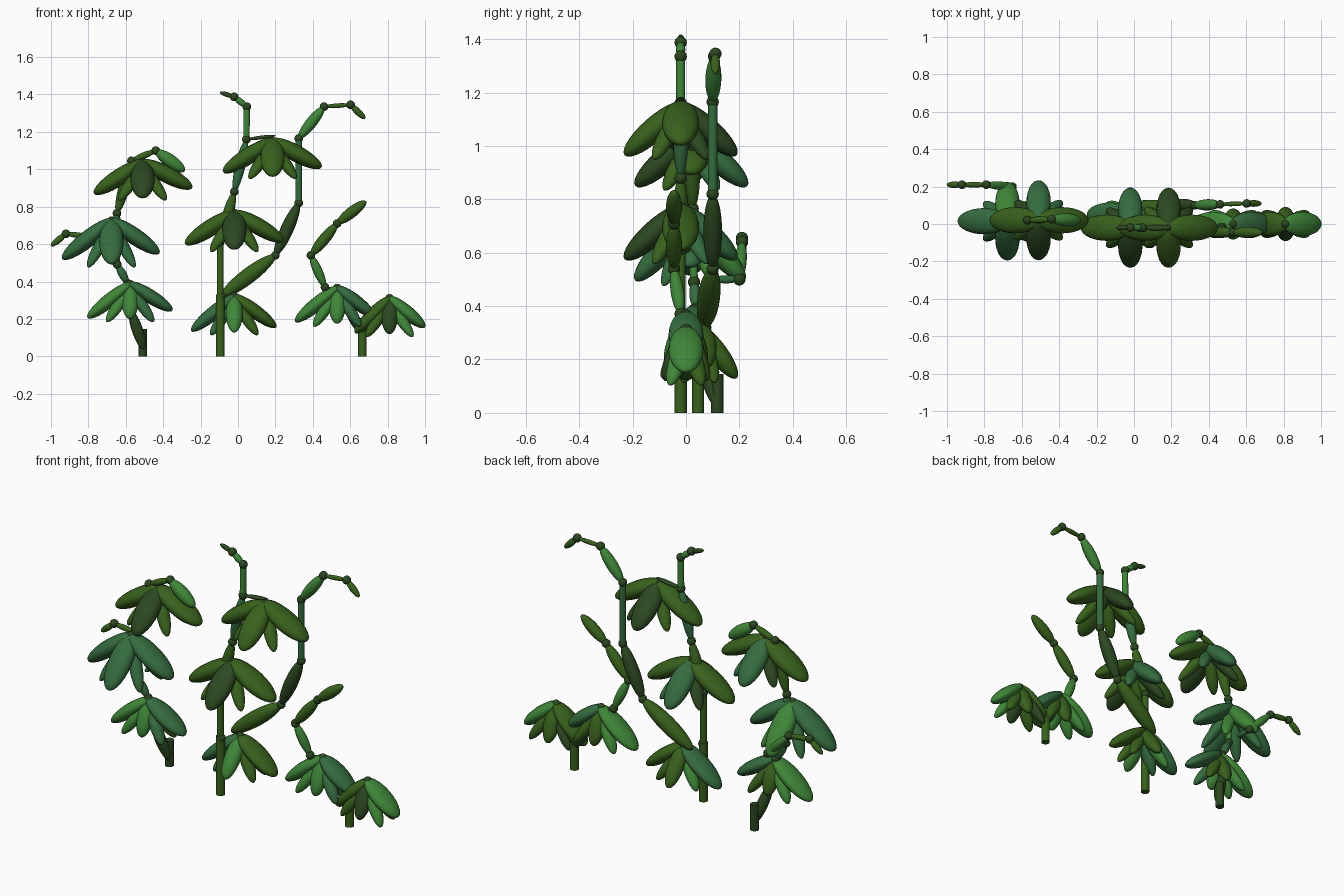
import bpy, bmesh, math
from mathutils import Vector, Matrix

if "Cube" in bpy.data.objects:
    bpy.data.objects.remove(bpy.data.objects["Cube"])

COLORS = {"light": (.05, .24, .04), "teal": (.035, .15, .05),
          "olive": (.04, .12, .012), "dark": (.025, .065, .015)}
MATS = {}
for n, c in COLORS.items():
    MATS[n] = bpy.data.materials.new(n + "_green")
    MATS[n].diffuse_color = (*c, 1)


def frame(a, b):
    """Midpoint frame: local z along a-b, local x horizontal."""
    a, b = Vector(a), Vector(b)
    d = b - a
    z = d.normalized()
    x = z.cross(Vector((0, 0, 1)))
    x = x.normalized() if x.length > .01 else Vector((1, 0, 0))
    y = z.cross(x)
    m = Matrix((x, y, z)).transposed().to_4x4()
    m.translation = (a + b) / 2
    return m, d.length


def finish(name, bm, color):
    me = bpy.data.meshes.new(name)
    bm.normal_update()
    for f in bm.faces:
        f.smooth = len(f.verts) < 5
    bm.to_mesh(me)
    bm.free()
    me.materials.append(MATS[color])
    bpy.context.collection.objects.link(bpy.data.objects.new(name, me))


def leaf(name, a, b, width, thick, color):
    m, l = frame(a, b)
    bm = bmesh.new()
    bmesh.ops.create_uvsphere(bm, u_segments=20, v_segments=14, radius=.5)
    bmesh.ops.transform(bm, verts=bm.verts, matrix=m @ Matrix.Diagonal((width, thick, l, 1)))
    finish(name, bm, color)


def stem(name, a, b, r, color):
    m, l = frame(a, b)
    bm = bmesh.new()
    bmesh.ops.create_cone(bm, cap_ends=True, segments=16, radius1=r, radius2=r, depth=l)
    bmesh.ops.transform(bm, verts=bm.verts, matrix=m)
    finish(name, bm, color)


def node(p, r=.023):
    leaf("node", (p[0], p[1], p[2] - r), (p[0], p[1], p[2] + r), 2 * r, 2 * r, "dark")


def chain(name, pts, widths, colors):
    """Swollen segments between round nodes; a negative width is a straight stem."""
    for i, (w, c) in enumerate(zip(widths, colors)):
        if w < 0:
            stem(name + "_stem", pts[i], pts[i + 1], -w / 2, c)
        else:
            leaf(name + "_segment", pts[i], pts[i + 1], w, w, c)
        if i:
            node(pts[i])


def cluster(name, apex, left, right, ry, drop, colors, big):
    """Skirt of drooping leaves: left, right, front, back and four inner ones."""
    a = Vector(apex)
    y = a.y
    w, t = (.14, .09) if big else (.13, .075)
    c = colors
    leaf(name + "_left_leaf", a + Vector((.01, 0, 0)), (left[0], y, left[1]), w, t, c[0])
    leaf(name + "_right_leaf", a - Vector((.01, 0, 0)), (right[0], y, right[1]), w, t, c[1])
    fw = .13 if big else .09
    for s, cc in ((-1, c[2]), (1, c[3])):
        leaf(name + "_front_back_leaf", a - Vector((0, s * .01, 0)),
             a + Vector((0, s * ry, -drop)), fw, t, cc)
    for sx in (-1, 1):
        for sy in (-1, 1):
            leaf(name + "_inner_leaf", a - Vector((0, 0, .03)),
                 a + Vector((sx * .125, sy * (.1 if big else .06), -drop * 1.08)),
                 .07, .06, c[(sx + 1) // 2 + (sy + 1)])
    node(a - Vector((0, 0, .01)))


# Ground stems
stem("left_base", (-.51, .117, 0), (-.51, .117, .145), .023, "dark")
stem("middle_base", (-.095, -.02, 0), (-.095, -.02, .33), .023, "olive")
stem("right_base", (.665, .045, 0), (.665, .045, .145), .023, "olive")

# Left plant: main stem and side shoot
chain("left_main",
      [(-.5, .11, .03), (-.575, .06, .25), (-.59, .04, .39), (-.645, .03, .49),
       (-.655, .025, .64), (-.647, .025, .765), (-.57, .02, 1.045), (-.44, .025, 1.1), (-.285, .02, .99)],
      [.06, .05, .045, -.03, .05, .06, .035, .07],
      ["dark", "teal", "teal", "light", "teal", "olive", "olive", "light"])
chain("left_shoot", [(-.65, .1, .5), (-.65, .2, .5), (-.79, .21, .64), (-.92, .21, .655), (-1, .21, .59)],
      [.03, .045, .03, .035], ["teal", "light", "olive", "olive"])

# Middle plant: tall stem, twig and back branch
chain("middle_main",
      [(-.095, -.02, .315), (-.095, -.02, .61), (-.02, -.02, .88), (.045, -.02, 1.16),
       (.047, -.02, 1.335), (-.02, -.02, 1.387), (-.097, -.02, 1.412)],
      [-.036, .06, .055, -.034, .035, .026],
      ["olive", "olive", "teal", "light", "light", "dark"])
node((-.09, -.02, .32))
leaf("middle_twig", (.045, -.02, 1.16), (.2, -.02, 1.18), .03, .02, "dark")
chain("middle_branch",
      [(-.09, .07, .32), (.2, .1, .54), (.325, .1, .82), (.325, .1, 1.165),
       (.46, .105, 1.335), (.602, .11, 1.345), (.68, .11, 1.27)],
      [.085, .07, -.036, .06, .025, .036],
      ["olive", "dark", "teal", "light", "olive", "olive"])

# Right plant: leaning stem and shoot
chain("right_main", [(.67, .045, .12), (.58, .03, .27), (.465, -.02, .37), (.39, -.045, .54),
                     (.53, -.045, .71), (.685, -.045, .83)],
      [.06, .05, .05, .06, .06], ["dark", "dark", "light", "olive", "olive"])
leaf("right_link", (.65, .04, .13), (.81, .02, .3), .05, .05, "dark")

# Large leaf skirts
cluster("left_top", (-.51, .02, 1.045), (-.77, .87), (-.245, .9), .21, .195,
        ["olive", "olive", "dark", "teal"], True)
cluster("left_middle", (-.677, .015, .735), (-.94, .52), (-.42, .55), .205, .24,
        ["teal", "teal", "teal", "light"], True)
cluster("middle_top", (.185, -.02, 1.16), (-.08, .985), (.447, 1.01), .21, .195,
        ["olive", "olive", "olive", "dark"], True)
cluster("middle_middle", (-.02, -.02, .775), (-.283, .6), (.245, .615), .21, .2,
        ["olive", "olive", "dark", "teal"], True)

# Small low leaf skirts
cluster("left_low", (-.577, .03, .395), (-.805, .205), (-.35, .245), .07, .195,
        ["light", "teal", "light", "olive"], False)
cluster("middle_low", (-.02, .05, .33), (-.25, .135), (.205, .155), .14, .2,
        ["teal", "olive", "light", "olive"], False)
cluster("right_inner", (.53, 0, .375), (.305, .185), (.73, .215), .07, .2,
        ["light", "teal", "light", "olive"], False)
cluster("right_outer", (.81, 0, .32), (.625, .125), (1.0, .155), .08, .2,
        ["olive", "light", "dark", "olive"], False)

for m in bpy.data.materials:
    if m.users and not m.is_grease_pencil:
        m.use_nodes = True
        m.node_tree.nodes["Principled BSDF"].inputs["Base Color"].default_value = m.diffuse_color
